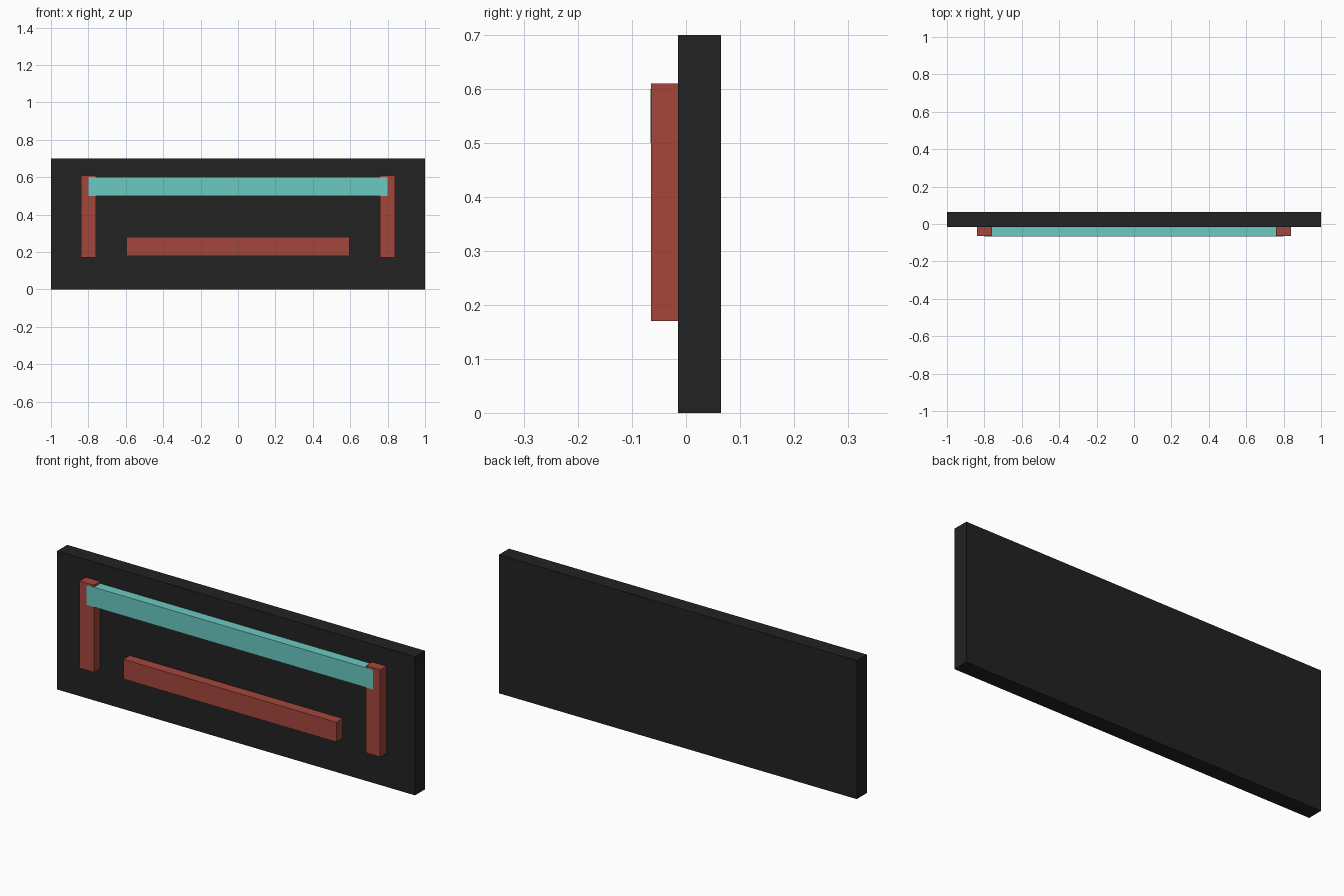
import bpy

if "Cube" in bpy.data.objects:
    bpy.data.objects.remove(bpy.data.objects["Cube"])


def material(name, rgb):
    mat = bpy.data.materials.new(name)
    mat.diffuse_color = (*rgb, 1.0)
    mat.use_nodes = True
    mat.node_tree.nodes["Principled BSDF"].inputs["Base Color"].default_value = mat.diffuse_color
    return mat


black = material("black", (0.016, 0.016, 0.016))
red = material("brick_red", (0.371, 0.061, 0.045))
cyan = material("turquoise", (0.145, 0.591, 0.539))


def box(name, xs, ys, zs, mat):
    """Box from its extents along each axis."""
    spans = (xs, ys, zs)
    bpy.ops.mesh.primitive_cube_add(size=1, location=[(a + b) / 2 for a, b in spans])
    ob = bpy.context.object
    ob.name = name
    ob.scale = [b - a for a, b in spans]
    bpy.ops.object.transform_apply(location=False, rotation=False, scale=True)
    ob.data.materials.append(mat)
    return ob


FRONT, FACE = -0.065, -0.015  # front of the bars, front of the panel

# Backing panel
box("back_panel", (-1, 1), (FACE, 0.065), (0, 0.7), black)

# Upright bars at both ends
for side, x in (("left", -0.8), ("right", 0.8)):
    box(f"{side}_upright", (x - 0.04, x + 0.04), (FRONT, FACE), (0.17, 0.61), red)

# Lower bar
box("lower_bar", (-0.595, 0.595), (FRONT, FACE), (0.18, 0.28), red)

# Upper bar, a hair proud of the uprights it overlaps
box("upper_bar", (-0.8, 0.8), (FRONT - 0.0005, FACE), (0.5, 0.6), cyan)
